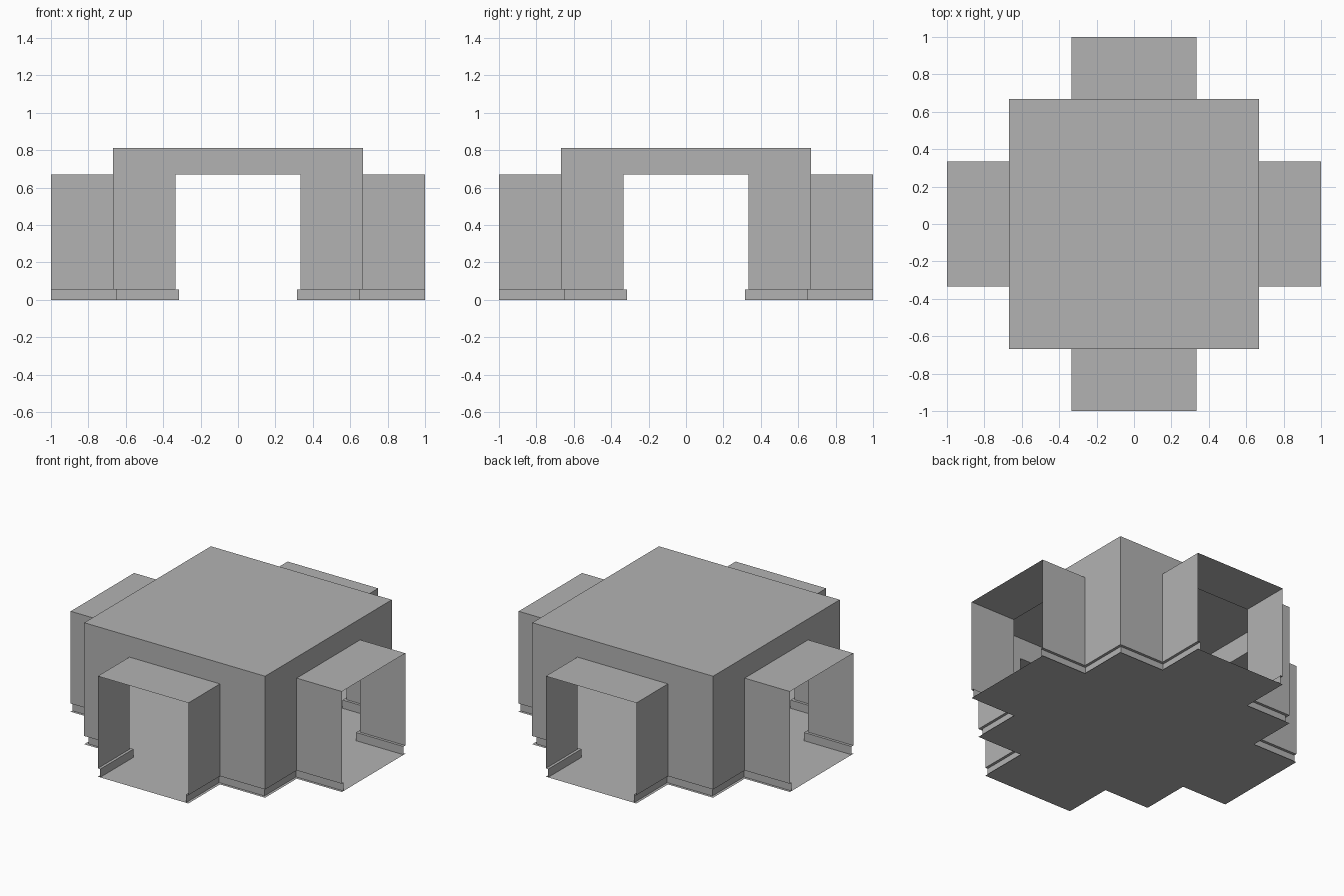
import bpy
import bmesh
from math import pi
from mathutils import Matrix, Vector

cube = bpy.data.objects.get("Cube")
if cube:
    bpy.data.objects.remove(cube)

END, ROOM, DOOR = 1.0, 0.667, 0.334      # half sizes of arms, room and openings
TOP, ARM_TOP = 0.81, 0.67                # ceiling heights
LEDGE, INSET = 0.055, 0.018              # skirting height and step

grey = bpy.data.materials.new("plain_grey")
grey.use_nodes = True
grey.diffuse_color = (0.45, 0.45, 0.45, 1)
grey.node_tree.nodes["Principled BSDF"].inputs["Base Color"].default_value = grey.diffuse_color


def make_part(name, polygons, turns=1):
    """Build flat polygons, repeated by quarter turns about z."""
    bm = bmesh.new()
    for k in range(turns):
        turn = Matrix.Rotation(k * pi / 2, 3, 'Z')
        for points in polygons:
            bm.faces.new([bm.verts.new(turn @ Vector(p)) for p in points])
    bmesh.ops.remove_doubles(bm, verts=bm.verts, dist=0.0005)
    mesh = bpy.data.meshes.new(name)
    bm.to_mesh(mesh)
    bm.free()
    mesh.materials.append(grey)
    obj = bpy.data.objects.new(name, mesh)
    bpy.context.collection.objects.link(obj)
    return obj


def corner_path(step=0.0):
    """Wall line around one corner, from one arm end to the next."""
    d, r = DOOR - step, ROOM - step
    return [(END, d), (r, d), (r, r), (d, r), (d, END)]


def strip(path_a, z_a, path_b, z_b):
    """Quads joining two matching paths."""
    low = [(x, y, z_a) for x, y in path_a]
    high = [(x, y, z_b) for x, y in path_b]
    return [(low[i], low[i + 1], high[i + 1], high[i])
            for i in range(len(low) - 1)]


# Cross-shaped floor
outline = []
for k in range(4):
    turn = Matrix.Rotation(k * pi / 2, 3, 'Z')
    outline += [turn @ Vector((x, y, 0)) for x, y in corner_path()]
make_part("floor", [outline])

# Recessed skirting and the ledge that joins it to the walls
outer, inner = corner_path(), corner_path(INSET)
make_part("skirting", strip(inner, 0, inner, LEDGE), 4)
make_part("skirting_ledge", strip(inner, LEDGE, outer, LEDGE), 4)

# Room walls with a doorway in each side
doorway_wall = [(ROOM, y, z) for y, z in (
    (-ROOM, LEDGE), (-DOOR, LEDGE), (-DOOR, ARM_TOP), (DOOR, ARM_TOP),
    (DOOR, LEDGE), (ROOM, LEDGE), (ROOM, TOP), (-ROOM, TOP))]
make_part("room_walls", [doorway_wall], 4)

# Room ceiling
make_part("room_ceiling", [[(-ROOM, -ROOM, TOP), (ROOM, -ROOM, TOP),
                            (ROOM, ROOM, TOP), (-ROOM, ROOM, TOP)]])

# Open-ended passages: two side walls and a flat roof each
section = [(DOOR, LEDGE), (DOOR, ARM_TOP), (-DOOR, ARM_TOP), (-DOOR, LEDGE)]
passage = [[(ROOM, *a), (ROOM, *b), (END, *b), (END, *a)]
           for a, b in zip(section, section[1:])]
make_part("passages", passage, 4)
